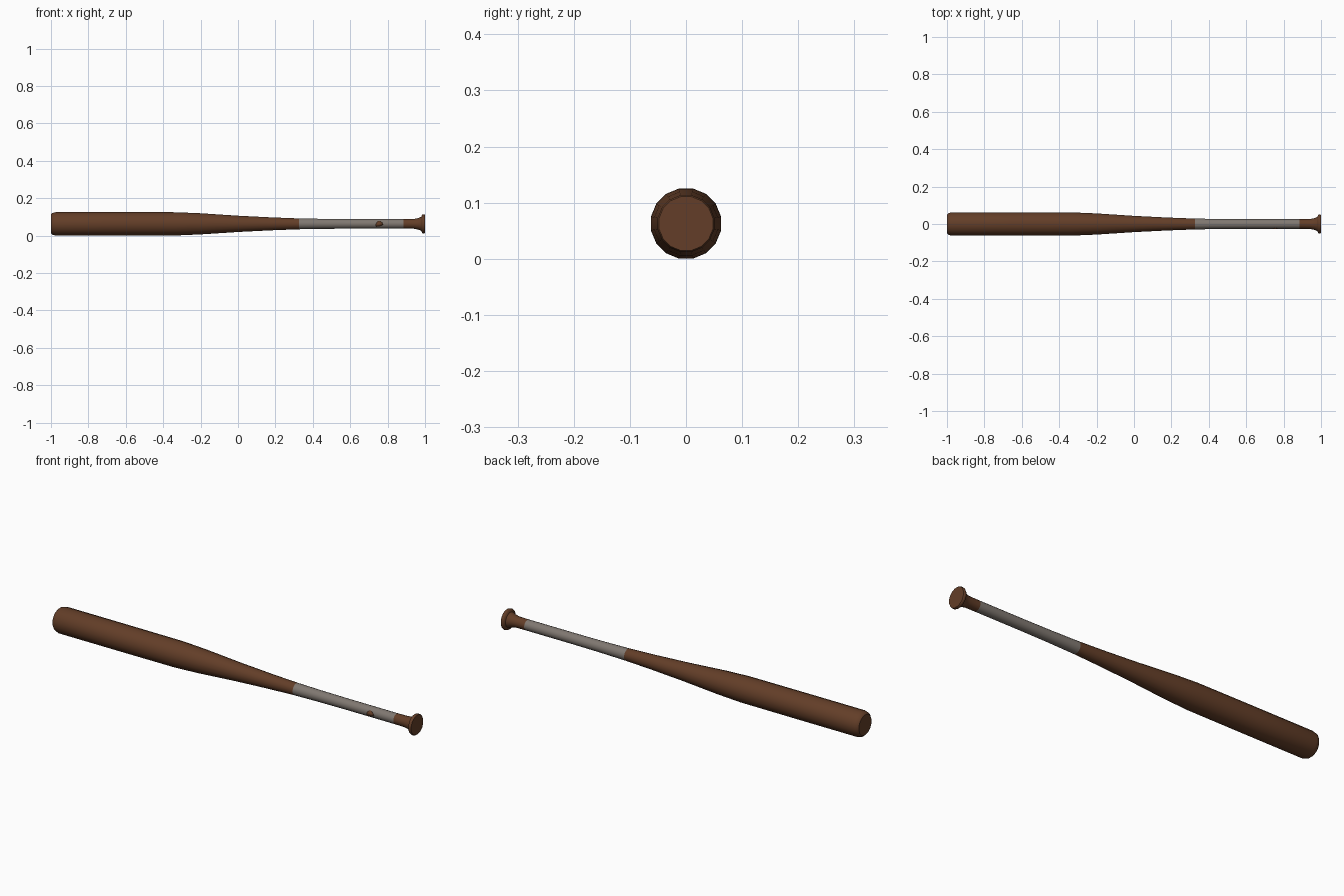
import bpy, bmesh, math

if "Cube" in bpy.data.objects:
    bpy.data.objects.remove(bpy.data.objects["Cube"])

SIDES = 16
ZC = 0.0628
STEP = 2 * math.pi / SIDES
FLAT = 1 / math.cos(math.pi / SIDES)  # apothem to corner radius


def material(name, rgb):
    m = bpy.data.materials.new(name)
    m.diffuse_color = (*rgb, 1)
    m.use_nodes = True
    m.node_tree.nodes["Principled BSDF"].inputs["Base Color"].default_value = m.diffuse_color
    return m


wood = material("brown_wood", (0.125, 0.048, 0.021))
tape = material("grey_grip_tape", (0.215, 0.187, 0.165))


def point(x, r, a):
    return (x, r * FLAT * math.cos(a), ZC + r * FLAT * math.sin(a))


def finish(bm, name, mats):
    bmesh.ops.recalc_face_normals(bm, faces=bm.faces)
    me = bpy.data.meshes.new(name)
    bm.to_mesh(me)
    bm.free()
    ob = bpy.data.objects.new(name, me)
    bpy.context.collection.objects.link(ob)
    for m in mats:
        me.materials.append(m)
    bpy.ops.object.select_all(action='DESELECT')
    ob.select_set(True)
    bpy.context.view_layer.objects.active = ob
    bpy.ops.object.shade_smooth_by_angle(angle=math.radians(40))
    return ob


# Bat body: lathe profile (x, radius) from barrel end to knob
profile = [(-1.0, 0.050), (-0.992, 0.058), (-0.975, 0.0625), (-0.65, 0.0625),
           (-0.33, 0.062), (-0.20, 0.0565), (0.0, 0.0435), (0.18, 0.0345),
           (0.325, 0.029), (0.47, 0.0265), (0.62, 0.0255), (0.885, 0.0255),
           (0.94, 0.0262), (0.965, 0.031), (0.98, 0.038), (0.984, 0.048),
           (0.988, 0.0505), (0.996, 0.0505), (1.0, 0.048)]
bm = bmesh.new()
rings = [[bm.verts.new(point(x, r, (i + 0.5) * STEP)) for i in range(SIDES)]
         for x, r in profile]
for a, b in zip(rings, rings[1:]):
    for i in range(SIDES):
        j = (i + 1) % SIDES
        f = bm.faces.new((a[i], a[j], b[j], b[i]))
        # Taped grip band
        if 0.33 < f.calc_center_median().x < 0.88:
            f.material_index = 1
bm.faces.new(rings[0])
bm.faces.new(rings[-1])
finish(bm, "bat_body", [wood, tape])

# Worn spot on the front of the grip: thin patch hugging the facets
bm = bmesh.new()
rows = []
for k, left, right in [(-1.5, 0.738, 0.752), (-0.5, 0.736, 0.776),
                       (0.5, 0.740, 0.772), (1.5, 0.750, 0.760)]:
    a = math.pi - k * STEP
    rows.append([bm.verts.new(point(x, 0.0262, a)) for x in (left, right)])
for p, q in zip(rows, rows[1:]):
    bm.faces.new((p[0], p[1], q[1], q[0]))
spot = finish(bm, "worn_grip_spot", [wood])
solid = spot.modifiers.new("thickness", 'SOLIDIFY')
solid.thickness = 0.001
solid.offset = 0
